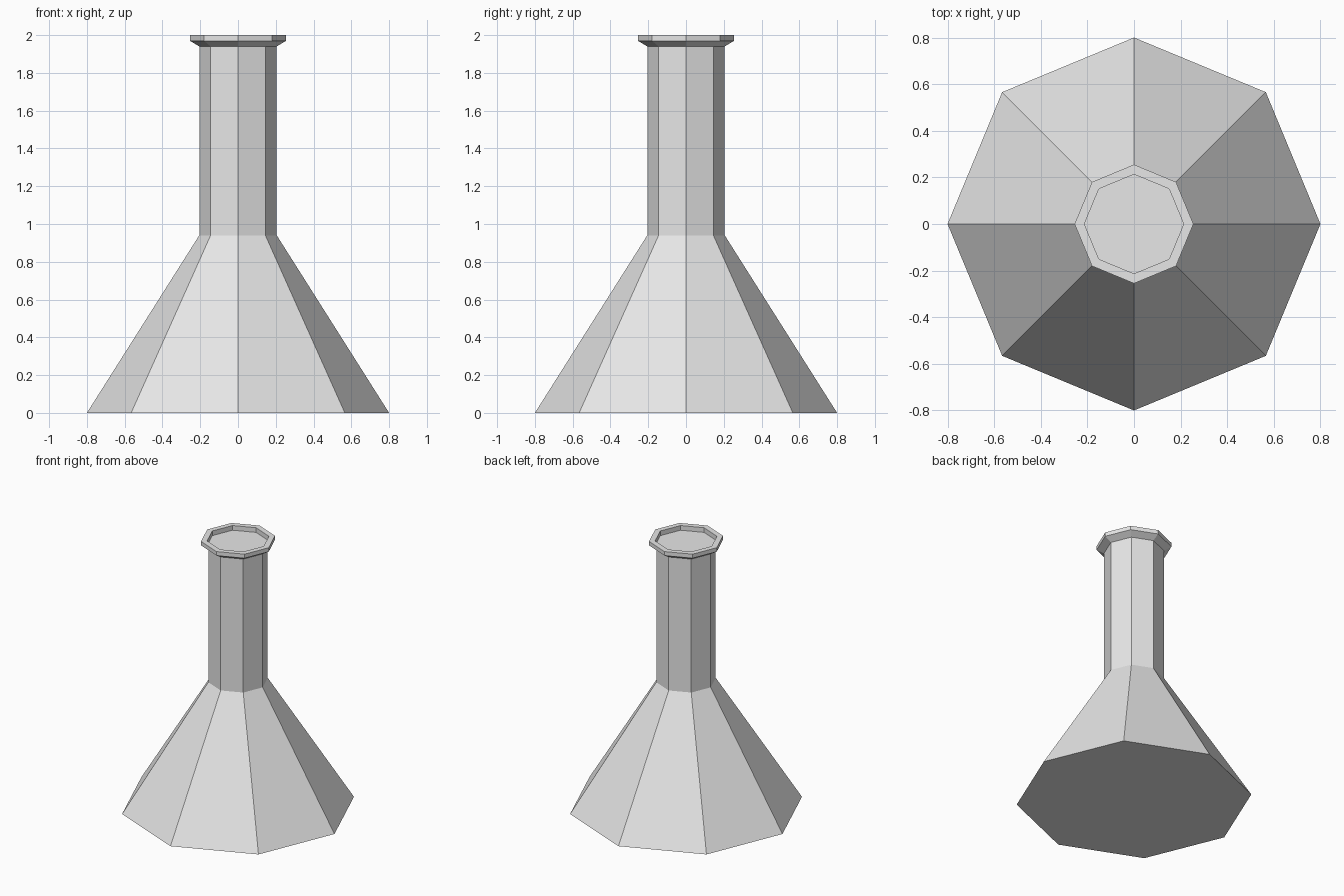
import bpy, bmesh
from math import cos, sin, tau

default = bpy.data.objects.get("Cube")
if default:
    bpy.data.objects.remove(default, do_unlink=True)

SIDES = 8

grey = bpy.data.materials.new("light_grey")
grey.use_nodes = True
grey.diffuse_color = (0.8, 0.8, 0.8, 1)
grey.node_tree.nodes["Principled BSDF"].inputs["Base Color"].default_value = (0.8, 0.8, 0.8, 1)


def lathe(name, profile):
    """Turn a (radius, height) profile into a flat-faced, capped solid."""
    bm = bmesh.new()
    rings = [[bm.verts.new((r * cos(tau * i / SIDES), r * sin(tau * i / SIDES), z))
              for i in range(SIDES)] for r, z in profile]
    for low, high in zip(rings, rings[1:]):
        for i in range(SIDES):
            j = (i + 1) % SIDES
            bm.faces.new((low[i], low[j], high[j], high[i]))
    bm.faces.new(rings[0][::-1])
    bm.faces.new(rings[-1])
    bmesh.ops.recalc_face_normals(bm, faces=bm.faces)
    mesh = bpy.data.meshes.new(name)
    bm.to_mesh(mesh)
    bm.free()
    mesh.materials.append(grey)
    obj = bpy.data.objects.new(name, mesh)
    bpy.context.collection.objects.link(obj)
    return obj


# Conical body, straight neck, flared lip and the shallow recess in its top
lathe("flask", [
    (0.80, 0.0),      # base
    (0.205, 0.94),    # shoulder
    (0.205, 1.94),    # top of neck
    (0.255, 1.97),    # flare
    (0.255, 2.0),     # outer lip
    (0.213, 2.0),     # inner lip
    (0.213, 1.965),   # recess floor
])
